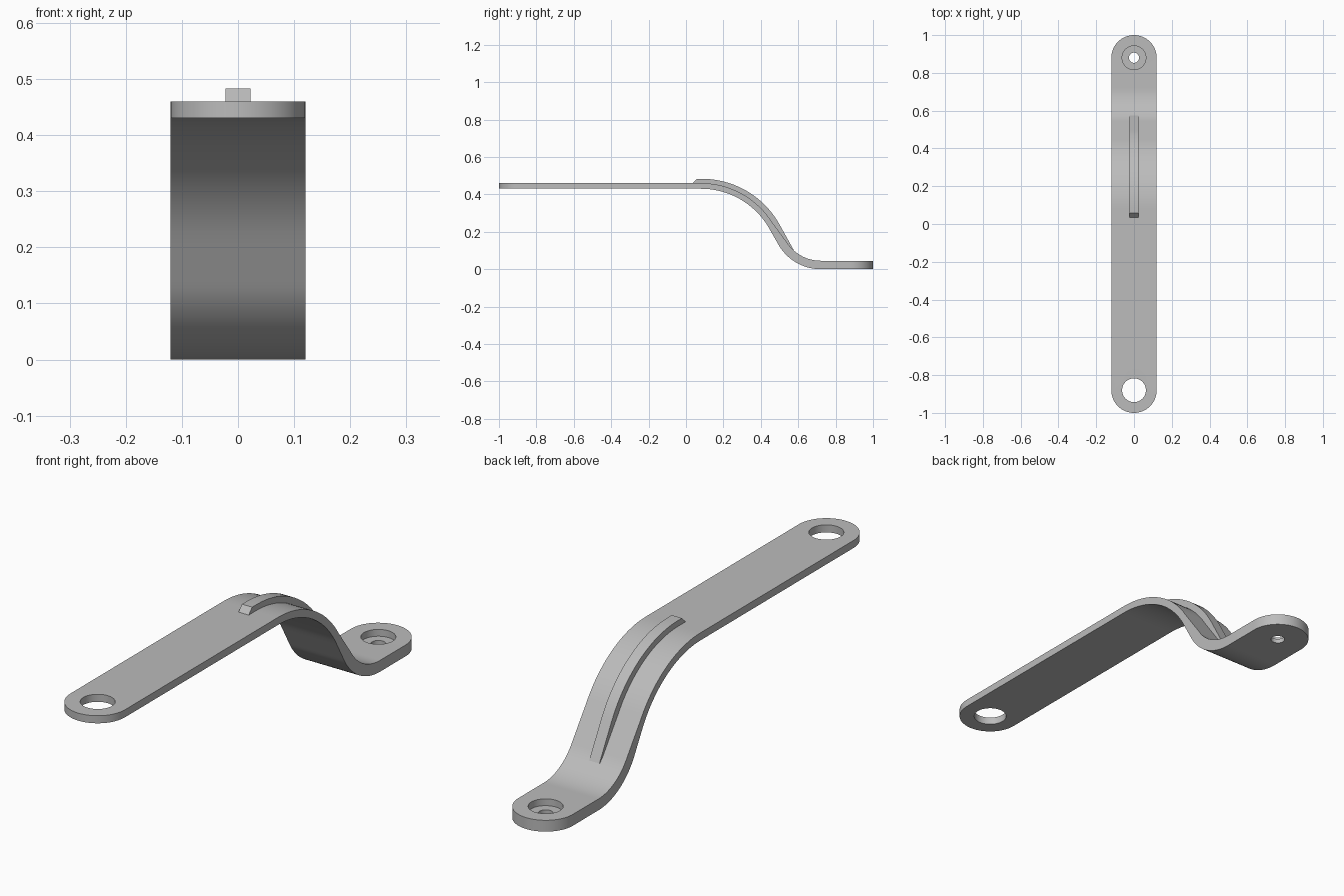
import bpy, bmesh
from math import sin, cos, pi, radians

cube = bpy.data.objects.get("Cube")
if cube:
    bpy.data.objects.remove(cube)

HALF = 0.12          # half width of the strap
END = 0.88           # distance of the hole centres from the middle

steel = bpy.data.materials.new("grey_steel")
steel.use_nodes = True
steel.diffuse_color = (0.5, 0.5, 0.5, 1)
steel.node_tree.nodes["Principled BSDF"].inputs["Base Color"].default_value = (0.5, 0.5, 0.5, 1)


def prism(name, outline, vec):
    """Extrude a closed outline of 3D points along vec."""
    bm = bmesh.new()
    face = bm.faces.new([bm.verts.new(p) for p in outline])
    new = bmesh.ops.extrude_face_region(bm, geom=[face])["geom"]
    bmesh.ops.translate(bm, vec=vec, verts=[g for g in new if isinstance(g, bmesh.types.BMVert)])
    bmesh.ops.recalc_face_normals(bm, faces=bm.faces)
    mesh = bpy.data.meshes.new(name)
    bm.to_mesh(mesh)
    bm.free()
    mesh.materials.append(steel)
    obj = bpy.data.objects.new(name, mesh)
    bpy.context.collection.objects.link(obj)
    return obj


def side_prism(name, profile, half):
    return prism(name, [(-half, y, z) for y, z in profile], (2 * half, 0, 0))


def crest(y, z, r, angle, n=20):
    """Arc bending down from horizontal at (y, z)."""
    return [(y + r * sin(radians(angle) * i / n), z - r + r * cos(radians(angle) * i / n))
            for i in range(n + 1)]


def foot_bend(y, z, r, angle, n=20):
    """Arc levelling out to horizontal at (y, z)."""
    return [(y - r * sin(radians(angle) * i / n), z + r - r * cos(radians(angle) * i / n))
            for i in range(n, -1, -1)]


def half_ring(y, r, start, n=32):
    return [(r * cos(start + pi * i / n), y + r * sin(start + pi * i / n), -0.5) for i in range(n + 1)]


def cylinder(name, y, r, z0, z1, n=48):
    return prism(name, [(r * cos(2 * pi * i / n), y + r * sin(2 * pi * i / n), z0) for i in range(n)],
                 (0, 0, z1 - z0))


# Bent strap
upper = crest(0.08, 0.46, 0.45, 57) + foot_bend(0.72, 0.045, 0.215, 57)
lower = crest(0.08, 0.43, 0.42, 62) + foot_bend(0.72, 0, 0.26, 62)
strap = side_prism("strap", [(-1.1, 0.46)] + upper + [(1.1, 0.045), (1.1, 0)]
                   + lower[::-1] + [(-1.1, 0.43)], HALF + 0.05)

# Rounded outline, through holes and the counterbore
cutters = [
    ("INTERSECT", prism("outline_cutter", half_ring(END, HALF, 0) + half_ring(-END, HALF, pi), (0, 0, 2))),
    ("DIFFERENCE", cylinder("large_hole_cutter", -END, 0.063, 0.3, 0.6)),
    ("DIFFERENCE", cylinder("counterbore_cutter", END, 0.063, 0.018, 0.2)),
    ("DIFFERENCE", cylinder("small_hole_cutter", END, 0.027, -0.1, 0.2)),
]
for operation, cutter in cutters:
    mod = strap.modifiers.new(cutter.name, "BOOLEAN")
    mod.operation, mod.object, mod.solver = operation, cutter, "EXACT"
bpy.context.view_layer.update()
strap.data = bpy.data.meshes.new_from_object(strap.evaluated_get(bpy.context.evaluated_depsgraph_get()))
strap.modifiers.clear()
for _, cutter in cutters:
    bpy.data.objects.remove(cutter)

# Stiffening rib along the bend, sunk slightly into the strap
rib_top = [(0.035, 0.46), (0.057, 0.483)] + crest(0.085, 0.483, 0.475, 61) + [(0.575, 0.104)]
rib_base = [(y - 0.006, z - 0.01) for y, z in upper if y < 0.57]
rib = side_prism("stiffening_rib", rib_top + rib_base[::-1] + [(0.035, 0.45)], 0.0225)

# Smooth bends with crisp edges
for obj in (strap, rib):
    bpy.ops.object.select_all(action="DESELECT")
    obj.select_set(True)
    bpy.context.view_layer.objects.active = obj
    bpy.ops.object.shade_smooth_by_angle(angle=radians(25))
